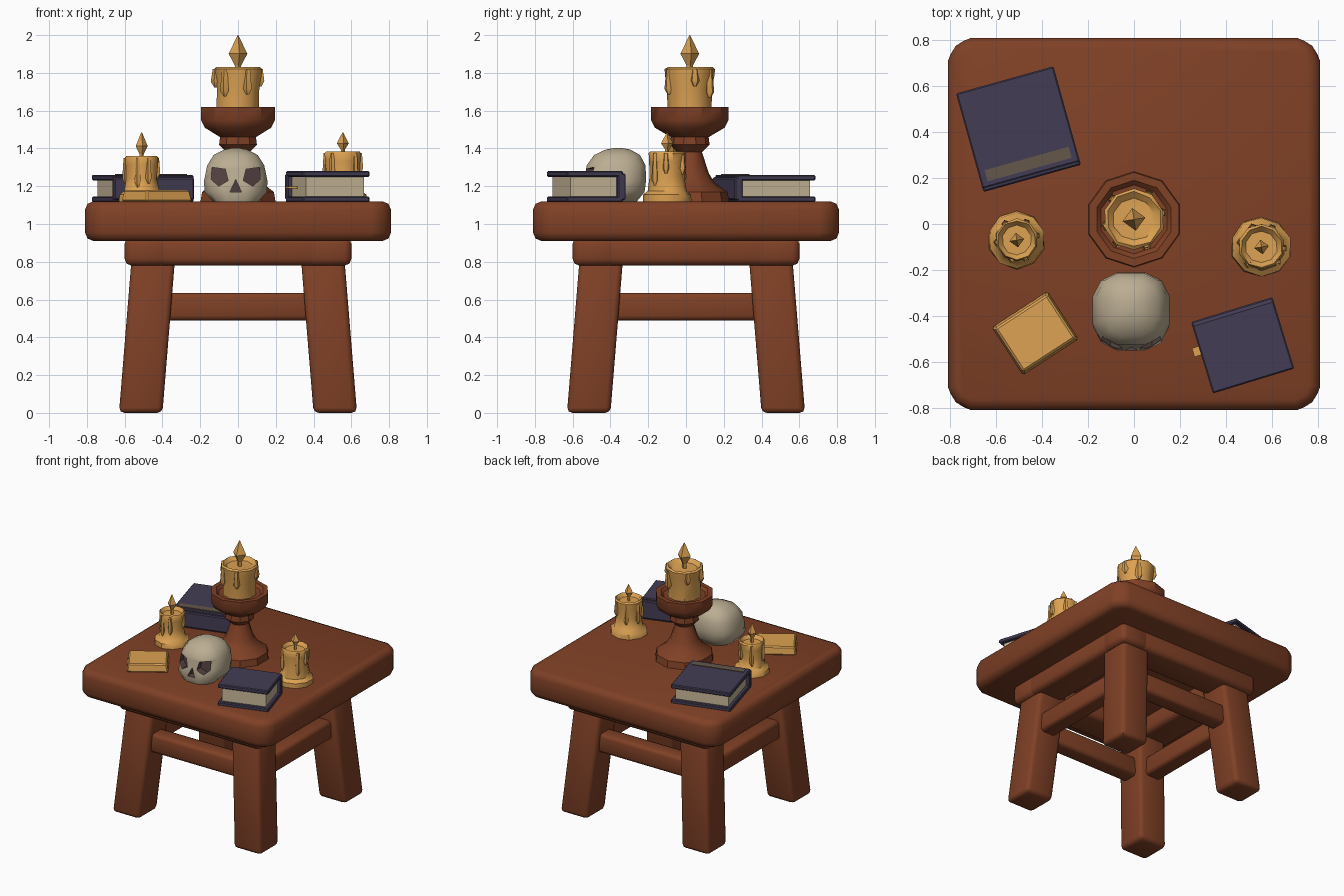
import bpy, bmesh, math, random
from mathutils import Matrix, Vector

if "Cube" in bpy.data.objects:
    bpy.data.objects.remove(bpy.data.objects["Cube"])

random.seed(4)


def mat(name, rgb):
    m = bpy.data.materials.new(name)
    m.diffuse_color = (*rgb, 1)
    m.use_nodes = True
    m.node_tree.nodes["Principled BSDF"].inputs["Base Color"].default_value = m.diffuse_color
    return m


WOOD = mat("red_brown_wood", (0.215, 0.052, 0.019))
WAX = mat("honey_wax", (0.72, 0.36, 0.085))
BONE = mat("bone", (0.50, 0.42, 0.29))
DARK = mat("dark_hollow", (0.10, 0.06, 0.06))
COVER = mat("indigo_cover", (0.055, 0.046, 0.088))
PAGE = mat("page_cream", (0.58, 0.48, 0.32))
BAND = mat("dull_band", (0.13, 0.095, 0.07))


def finish(name, bm, mats, bevel=0, segs=2, angle=40):
    bmesh.ops.recalc_face_normals(bm, faces=bm.faces)
    me = bpy.data.meshes.new(name)
    bm.to_mesh(me)
    bm.free()
    ob = bpy.data.objects.new(name, me)
    bpy.context.collection.objects.link(ob)
    for m in mats:
        me.materials.append(m)
    if bevel:
        b = ob.modifiers.new("bevel", 'BEVEL')
        b.width, b.segments, b.angle_limit = bevel, segs, math.radians(35)
    bpy.ops.object.select_all(action='DESELECT')
    bpy.context.view_layer.objects.active = ob
    ob.select_set(True)
    if bevel:
        bpy.ops.object.modifier_apply(modifier="bevel")
    if angle:
        bpy.ops.object.shade_smooth_by_angle(angle=math.radians(angle))
    return ob


def add_box(bm, lo, hi):
    c = [(a + b) / 2 for a, b in zip(lo, hi)]
    s = [b - a for a, b in zip(lo, hi)]
    return bmesh.ops.create_cube(bm, size=1, matrix=Matrix.Translation(c) @ Matrix.Diagonal((*s, 1)))['verts']


def loft(bm, rings, n, cx=0, power=1, jitter=0, turn=0.5):
    """Stack of (z, centre y, radius x, radius y) rings, capped at both ends."""
    def sp(v):
        return math.copysign(abs(v) ** power, v)
    prev = None
    for z, cy, rx, ry in rings:
        ring = []
        for i in range(n):
            a = 2 * math.pi * (i + turn) / n
            k = 1 + random.uniform(-jitter, jitter)
            ring.append(bm.verts.new((cx + rx * k * sp(math.cos(a)), cy + ry * k * sp(math.sin(a)), z)))
        if prev:
            for i in range(n):
                j = (i + 1) % n
                bm.faces.new((prev[i], prev[j], ring[j], ring[i]))
        else:
            bm.faces.new(ring[::-1])
        prev = ring
    bm.faces.new(prev)


# Table top with clipped corners
bm = bmesh.new()
add_box(bm, (-.81, -.81, .91), (.81, .81, 1.12))
ups = [e for e in bm.edges if abs(e.verts[0].co.z - e.verts[1].co.z) > .1]
bmesh.ops.bevel(bm, geom=ups, offset=.1, segments=2, profile=.5, affect='EDGES')
finish("table_top", bm, [WOOD], .045, 2, 50)

# Apron beams and stretchers on all four sides
for k, side in enumerate(("front", "right", "back", "left")):
    rot = Matrix.Rotation(k * math.pi / 2, 4, 'Z')
    for part, lo, hi, b in (("apron", (-.6, -.6, .78), (.6, -.36, .93), .035),
                            ("stretcher", (-.45, -.54, .49), (.45, -.41, .635), .025)):
        bm = bmesh.new()
        add_box(bm, lo, hi)
        bm.transform(rot)
        finish(f"{side}_{part}", bm, [WOOD], b, 2, 50)

# Splayed legs
for sx, nx in ((-1, "left"), (1, "right")):
    for sy, ny in ((-1, "front"), (1, "back")):
        bm = bmesh.new()
        for v in add_box(bm, (-.115, -.115, 0), (.115, .115, .92)):
            off = .515 - .075 * v.co.z / .92
            v.co.x += sx * off
            v.co.y += sy * off
        finish(f"{ny}_{nx}_leg", bm, [WOOD], .028, 2, 50)

# Turned candle stand
bm = bmesh.new()
prof = [(.21, 1.11), (.2, 1.17), (.13, 1.22), (.10, 1.27), (.065, 1.38), (.105, 1.42), (.10, 1.46),
        (.185, 1.51), (.205, 1.55), (.205, 1.62), (.17, 1.62), (.15, 1.60)]
loft(bm, [(z, .02, r, r) for r, z in prof], 10)
finish("candle_stand", bm, [WOOD], angle=35)


# Candles with wax drips, sunken top and flame
def candle(name, x, y, z0, z1, r, pool, tip, fr):
    bm = bmesh.new()
    h = z1 - z0
    rings = []
    if pool:
        rings = [(z0, pool), (z0 + .035, pool * .97), (z0 + .055, r * 1.08)]
    else:
        rings = [(z0, r * .93)]
    rings += [(z0 + h * .5, r * .93), (z0 + h * .8, r), (z1 - .01, r * 1.03), (z1, r * .93),
              (z1 - .025, r * .72)]
    loft(bm, [(z, y, q, q) for z, q in rings], 10, x, jitter=.03)
    for i in range(6):
        a = i * math.pi / 3 + random.uniform(-.3, .3)
        px, py = x + r * .95 * math.cos(a), y + r * .95 * math.sin(a)
        low = z1 - h * random.uniform(.4, .75)
        loft(bm, [(low, py, r * .06, r * .06), (low + .03, py, r * .2, r * .2),
                  (z1 - .01, py, r * .12, r * .12)], 5, px)
    finish(name, bm, [WAX], angle=40)
    bm = bmesh.new()
    f0 = z1 - .03
    mid = z1 + (tip - z1) * .42
    loft(bm, [(f0, y, fr * .3, fr * .3), (z1 + .01, y, fr * .35, fr * .35), (mid, y, fr, fr),
              (tip, y, .002, .002)], 4, x, turn=.1)
    finish(name + "_flame", bm, [WAX], angle=0)


candle("tall_candle", 0, .02, 1.60, 1.83, .128, 0, 2.0, .05)
candle("left_candle", -.51, -.07, 1.12, 1.36, .09, .125, 1.485, .032)
candle("right_candle", .555, -.10, 1.12, 1.385, .097, .132, 1.485, .032)

# Tapered wax block
bm = bmesh.new()
for v in add_box(bm, (-.145, -.125, 1.12), (.145, .125, 1.18)):
    if v.co.z > 1.15:
        v.co.x *= .93
        v.co.y *= .9
bm.transform(Matrix.Translation((-.43, -.475, 0)) @ Matrix.Rotation(math.radians(33), 4, 'Z'))
finish("wax_block", bm, [WAX], .008, 1, 30)


# Books: two boards, rounded spine on local -y, page block
def book(name, x, y, deg, w, d, h, band):
    place = Matrix.Translation((x, y, 1.115)) @ Matrix.Rotation(math.radians(deg), 4, 'Z')
    t, a, b = .03, w / 2, d / 2
    bm = bmesh.new()
    add_box(bm, (-a, -b, 0), (a, b, t))
    add_box(bm, (-a, -b, h - t), (a, b, h))
    for v in add_box(bm, (-a, -b - .015, .015), (a, -b + .03, h - .015)):
        if v.co.y > -b:
            v.co.z += .01 if v.co.z > h / 2 else -.01
    bm.transform(place)
    finish(name + "_cover", bm, [COVER], .006, 1, 30)
    bm = bmesh.new()
    add_box(bm, (-a + .025, -b + .02, t - .002), (a - .025, b - .025, h - t + .002))
    bm.transform(place)
    finish(name + "_pages", bm, [PAGE], angle=0)
    bm = bmesh.new()
    if band:
        add_box(bm, (-a + .03, -b + .025, h - .002), (a - .03, -b + .075, h + .004))
    else:
        add_box(bm, (a - .03, -.06, h * .45), (a + .03, -.02, h * .45 + .008))
    bm.transform(place)
    finish(name + ("_band" if band else "_bookmark"), bm, [BAND if band else WAX], angle=0)


book("large_book", -.505, .42, 15.6, .44, .43, .145, True)
book("small_book", .475, -.535, 197, .37, .31, .165, False)

# Skull lofted from squarish rings, hollows cut into its face
bm = bmesh.new()
loft(bm, [(1.115, -.40, .12, .14), (1.17, -.385, .17, .17), (1.23, -.375, .172, .168), (1.31, -.37, .155, .16),
          (1.365, -.365, .12, .125), (1.395, -.36, .06, .065), (1.402, -.36, .02, .02)], 12, -.012, power=.75)
skull = finish("skull", bm, [BONE, DARK], angle=50)

bm = bmesh.new()
eye = [(-.125, 1.30), (-.055, 1.29), (-.04, 1.23), (-.09, 1.2), (-.13, 1.235)]
shapes = [eye, [(-x, z) for x, z in eye], [(0, 1.235), (.03, 1.17), (-.03, 1.17)]]
for pts in shapes:
    f = bm.faces.new([bm.verts.new((x - .012, -.7, z)) for x, z in pts])
    ex = bmesh.ops.extrude_face_region(bm, geom=[f])['geom']
    for v in ex:
        if isinstance(v, bmesh.types.BMVert):
            # follow the curve of the face
            v.co.y = -.515 + abs(v.co.x + .012) * .45
for f in bm.faces:
    f.material_index = 1
cutter = finish("skull_cutter", bm, [BONE, DARK], angle=0)
cutter.hide_render = True
bpy.context.view_layer.objects.active = skull
mod = skull.modifiers.new("hollows", 'BOOLEAN')
mod.object, mod.operation, mod.solver = cutter, 'DIFFERENCE', 'EXACT'
bpy.ops.object.modifier_apply(modifier="hollows")
bpy.data.objects.remove(cutter)
